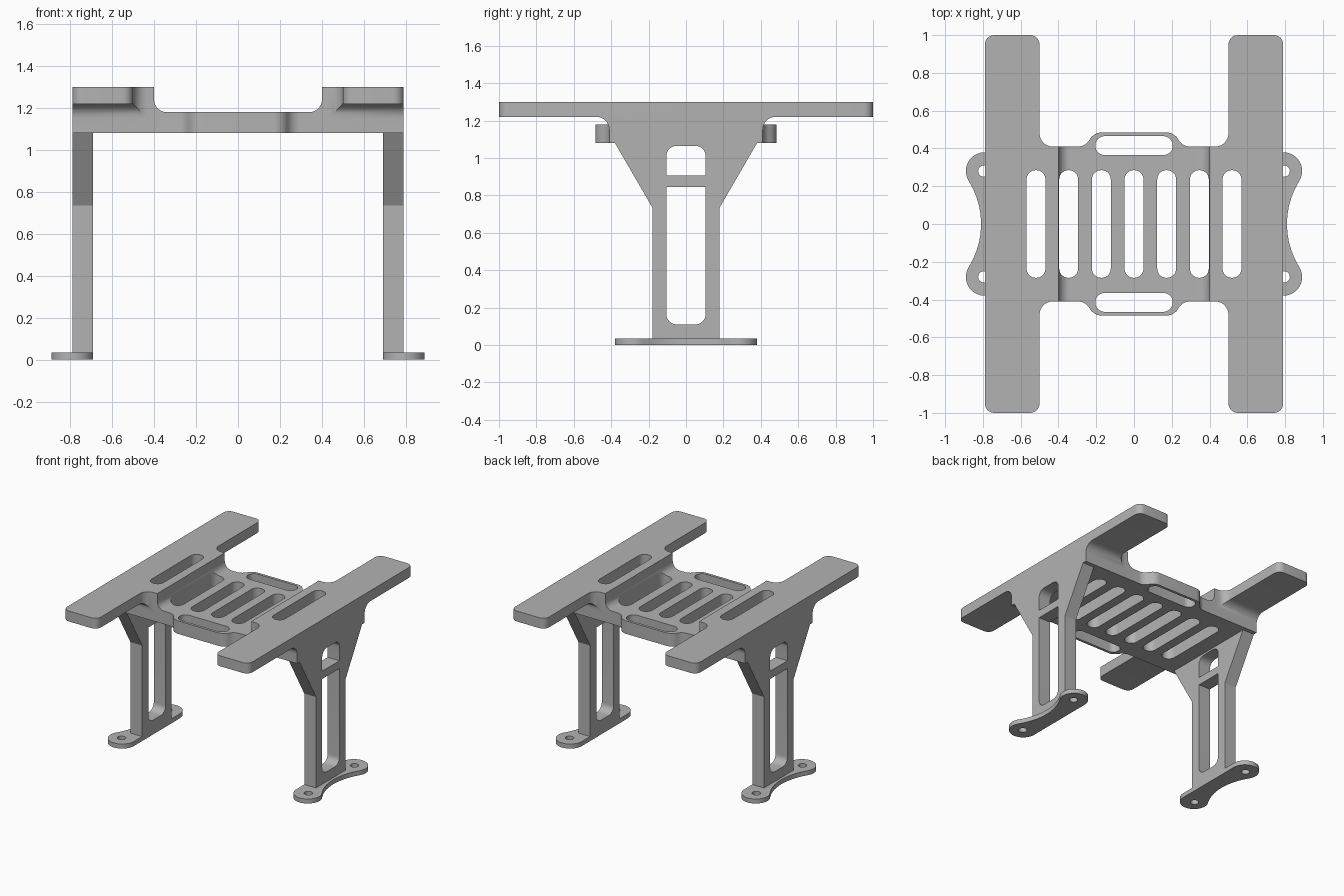
import bpy, bmesh, math
from mathutils import Vector

cube = bpy.data.objects.get("Cube")
if cube:
    bpy.data.objects.remove(cube, do_unlink=True)

grey = bpy.data.materials.new("plain grey")
grey.use_nodes = True
grey.diffuse_color = (0.45, 0.45, 0.45, 1)
grey.node_tree.nodes["Principled BSDF"].inputs["Base Color"].default_value = grey.diffuse_color


def rounded(corners, steps=8):
    """Outline from (u, v, radius) corners, each filleted by its radius."""
    out = []
    for i, (u, v, r) in enumerate(corners):
        p = Vector((u, v))
        if not r:
            out.append(p)
            continue
        d1 = (Vector(corners[i - 1][:2]) - p).normalized()
        d2 = (Vector(corners[(i + 1) % len(corners)][:2]) - p).normalized()
        half = d1.angle(d2) / 2
        c = p + (d1 + d2).normalized() * r / math.sin(half)
        t = r / math.tan(half)
        a, b = p + d1 * t - c, p + d2 * t - c
        turn = math.pi - 2 * half
        for k in range(steps + 1):
            f = turn * k / steps
            out.append(c + (a * math.sin(turn - f) + b * math.sin(f)) / math.sin(turn))
    return out


def box(u0, u1, v0, v1, low_r, high_r):
    return rounded([(u0, v0, low_r), (u1, v0, low_r), (u1, v1, high_r), (u0, v1, high_r)])


def arc(u, v, r, start, end, steps):
    angles = [start + (end - start) * k / steps for k in range(steps + 1)]
    return [Vector((u + r * math.cos(a), v + r * math.sin(a))) for a in angles]


def prism(name, outlines, axis, lo, hi):
    """Extrude outlines along an axis into one mesh object."""
    place = {"x": lambda p, w: (w, p[0], p[1]),
             "y": lambda p, w: (p[0], w, p[1]),
             "z": lambda p, w: (p[0], p[1], w)}[axis]
    bm = bmesh.new()
    for outline in outlines:
        low = [bm.verts.new(place(p, lo)) for p in outline]
        high = [bm.verts.new(place(p, hi)) for p in outline]
        bm.faces.new(low)
        bm.faces.new(high)
        for i in range(len(low)):
            bm.faces.new((low[i - 1], low[i], high[i], high[i - 1]))
    bmesh.ops.recalc_face_normals(bm, faces=bm.faces)
    mesh = bpy.data.meshes.new(name)
    bm.to_mesh(mesh)
    bm.free()
    mesh.materials.append(grey)
    obj = bpy.data.objects.new(name, mesh)
    bpy.context.collection.objects.link(obj)
    return obj


def activate(obj):
    bpy.ops.object.select_all(action="DESELECT")
    obj.select_set(True)
    bpy.context.view_layer.objects.active = obj


def cut(obj, cutter):
    cutter.hide_render = True
    mod = obj.modifiers.new("cut", "BOOLEAN")
    mod.operation, mod.solver, mod.object = "DIFFERENCE", "EXACT", cutter
    activate(obj)
    bpy.ops.object.modifier_apply(modifier=mod.name)
    bpy.data.objects.remove(cutter, do_unlink=True)


def finish(obj):
    activate(obj)
    bpy.ops.object.shade_smooth_by_angle(angle=math.radians(30))


# Top frame: one plan outline holding the tray, the two long arms and the grips
quarter = [(0.79, 1.0, 0.05), (0.5, 1.0, 0.05), (0.5, 0.41, 0.07),
           (0.26, 0.41, 0.07), (0.21, 0.485, 0.075)]
half = quarter + [(-x, y, r) for x, y, r in reversed(quarter)]
plan = half + [(-x, -y, r) for x, y, r in half]
frame = prism("top_frame", [rounded(plan)], "z", 1.08, 1.30)

# Sunken middle of the tray
cut(frame, prism("tray_cutter", [box(-0.4, 0.4, 1.18, 1.5, 0.06, 0)], "y", -0.6, 0.6))

# Space under the overhanging arms, filleted into the body
for side in (-1, 1):
    for end in (-1, 1):
        under = rounded([(end * 0.41, 1.0, 0), (end * 1.1, 1.0, 0),
                         (end * 1.1, 1.22, 0), (end * 0.41, 1.22, 0.07)])
        lo, hi = sorted((side * 0.4, side * 0.9))
        cut(frame, prism("under_cutter", [under], "x", lo, hi))

# Tray slots and grip slots
slots = [box(i * 0.173 - 0.05, i * 0.173 + 0.05, -0.285, 0.285, 0.049, 0.049)
         for i in range(-3, 4)]
slots += [box(-0.205, 0.205, y - 0.05, y + 0.05, 0.049, 0.049) for y in (-0.415, 0.415)]
cut(frame, prism("slot_cutter", slots, "z", 1.0, 1.4))
finish(frame)

# Legs and feet
leg_half = [(0.18, 0.035), (0.18, 0.735), (0.38, 1.08)]
leg_outline = leg_half + [(-y, z) for y, z in reversed(leg_half)]
windows = [box(-0.105, 0.105, 0.11, 0.845, 0.055, 0),
           box(-0.105, 0.105, 0.905, 1.065, 0, 0.055)]
tilt = math.atan2(0.28, 0.45)
foot_outline = (arc(0.79, 0.28, 0.1, math.pi, -tilt, 24)
                + arc(1.24, 0, 0.43, math.pi - tilt, math.pi + tilt, 16)[1:-1]
                + arc(0.79, -0.28, 0.1, tilt, -math.pi, 24))

for side, word in ((1, "left"), (-1, "right")):
    lo, hi = sorted((side * 0.69, side * 0.79))
    leg = prism(word + "_leg", [leg_outline], "x", lo, hi)
    cut(leg, prism("window_cutter", windows, "x", lo - 0.1, hi + 0.1))
    finish(leg)

    foot = prism(word + "_foot", [[(side * p.x, p.y) for p in foot_outline]], "z", 0, 0.035)
    holes = [arc(side * 0.795, y, 0.03, 0, math.tau, 24)[:-1] for y in (-0.28, 0.28)]
    cut(foot, prism("screw_hole_cutter", holes, "z", -0.1, 0.1))
    finish(foot)
